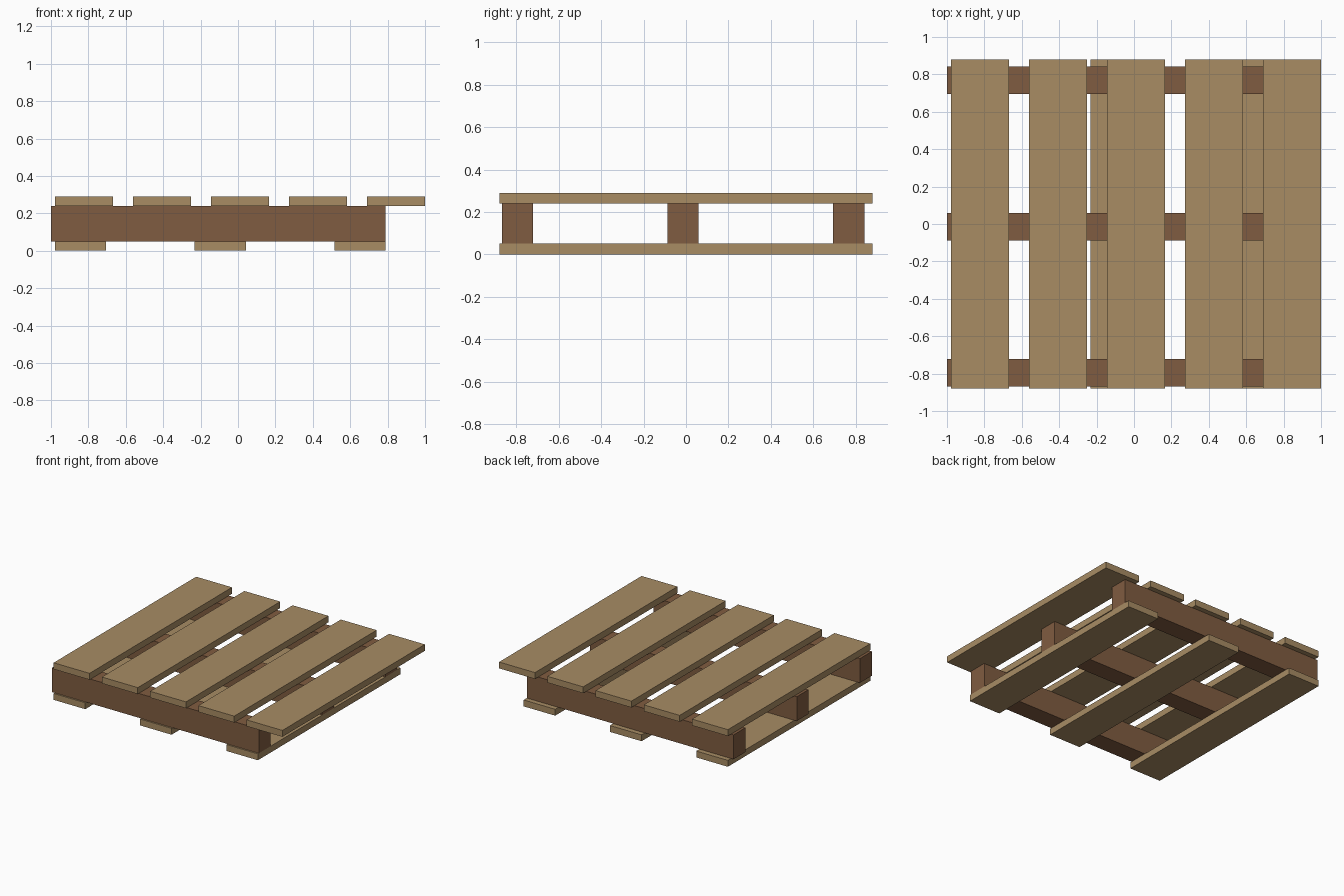
import bpy
import bmesh
from mathutils import Matrix, Vector

if "Cube" in bpy.data.objects:
    bpy.data.objects.remove(bpy.data.objects["Cube"])


def material(name, rgb):
    m = bpy.data.materials.new(name)
    m.diffuse_color = (*rgb, 1.0)
    m.use_nodes = True
    m.node_tree.nodes["Principled BSDF"].inputs["Base Color"].default_value = m.diffuse_color
    return m


light_wood = material("light_wood", (0.392, 0.262, 0.127))
dark_wood = material("dark_wood", (0.216, 0.107, 0.052))


def board(name, xs, ys, zs, mat):
    """Box spanning the given (min, max) ranges."""
    lo, hi = Vector((xs[0], ys[0], zs[0])), Vector((xs[1], ys[1], zs[1]))
    bm = bmesh.new()
    bmesh.ops.create_cube(bm, size=1.0,
                          matrix=Matrix.Diagonal((*(hi - lo), 1.0)))
    mesh = bpy.data.meshes.new(name)
    bm.to_mesh(mesh)
    bm.free()
    mesh.materials.append(mat)
    ob = bpy.data.objects.new(name, mesh)
    ob.location = (lo + hi) / 2
    bpy.context.collection.objects.link(ob)


LENGTH = (-0.88, 0.88)

# Five wide deck planks
for i in range(5):
    x = -0.978 + i * 0.417
    board(f"deck_plank_{i + 1}", (x, x + 0.31), LENGTH, (0.24, 0.29), light_wood)

# Three narrower base planks
for i in range(3):
    x = -0.978 + i * 0.7465
    board(f"base_plank_{i + 1}", (x, x + 0.273), LENGTH, (0.0, 0.05), light_wood)

# Three beams between the deck and the base
for i in range(3):
    y = -0.868 + i * 0.781
    board(f"beam_{i + 1}", (-1.0, 0.788), (y, y + 0.147), (0.05, 0.24), dark_wood)
